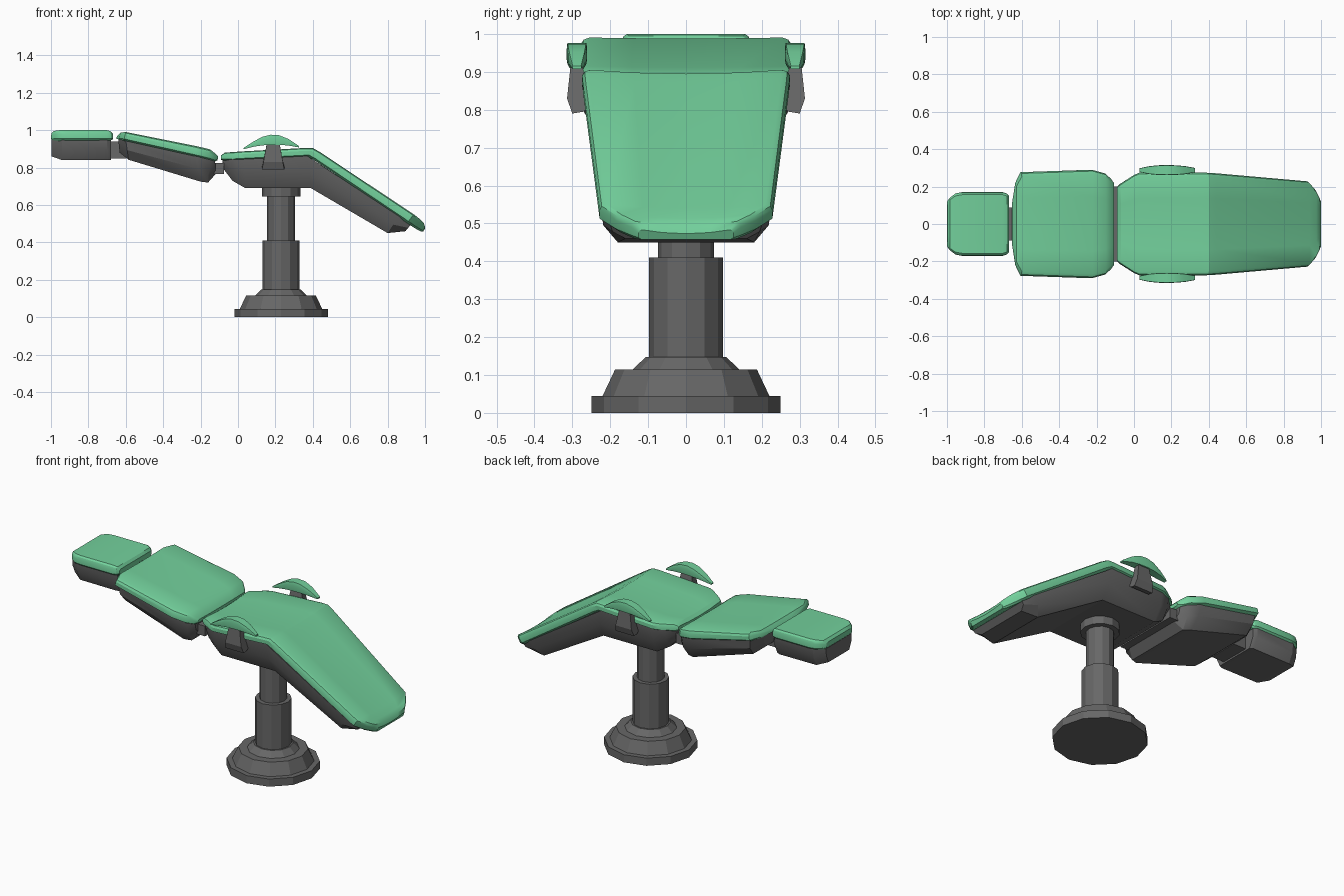
import bpy, bmesh, math

if "Cube" in bpy.data.objects:
    bpy.data.objects.remove(bpy.data.objects["Cube"])


def mat(name, rgb):
    m = bpy.data.materials.new(name)
    m.diffuse_color = (*rgb, 1)
    m.use_nodes = True
    m.node_tree.nodes["Principled BSDF"].inputs["Base Color"].default_value = m.diffuse_color
    return m


GREEN = mat("green upholstery", (0.17, 0.63, 0.33))
GRAY = mat("dark gray metal", (0.135, 0.135, 0.135))

# Half cross-sections as (width fraction, height fraction), bottom to top
CUSHION = [(0.93, 0), (1, 0.2), (1, 0.65), (0.975, 0.87), (0.92, 1), (0.5, 1)]
SHELL = [(0.8, 0), (0.97, 0.5), (1, 1)]
BOX = [(1, 0), (1, 1)]


def finish(bm, name, material, smooth=True):
    bmesh.ops.recalc_face_normals(bm, faces=bm.faces)
    me = bpy.data.meshes.new(name)
    bm.to_mesh(me)
    bm.free()
    ob = bpy.data.objects.new(name, me)
    bpy.context.collection.objects.link(ob)
    me.materials.append(material)
    if smooth:
        bpy.ops.object.select_all(action='DESELECT')
        ob.select_set(True)
        bpy.context.view_layer.objects.active = ob
        bpy.ops.object.shade_smooth_by_angle(angle=math.radians(28))
    return ob


def loft(name, half, stations, material, cy=0.0, dish=0.0, smooth=True):
    """Skin stations (x top, z top, x bottom, z bottom, half width)."""
    bm = bmesh.new()
    mid = [(0, 1)] if half is CUSHION else []
    ring = half + mid + [(-f, v) for f, v in reversed(half)]
    rows = []
    for xt, zt, xb, zb, hw in stations:
        rows.append([bm.verts.new((xb + (xt - xb) * v, cy + f * hw,
                                   zb + (zt - zb) * v - (dish * (1 - f * f) if v == 1 else 0)))
                     for f, v in ring])
    n = len(ring)
    for a, b in zip(rows, rows[1:]):
        for i in range(n):
            j = (i + 1) % n
            bm.faces.new((a[i], a[j], b[j], b[i]))
    bm.faces.new(rows[0])
    bm.faces.new(rows[-1])
    return finish(bm, name, material, smooth)


def box(name, x0, x1, hw, z0, z1):
    return loft(name, BOX, [(x0, z1, x0, z0, hw), (x1, z1, x1, z0, hw)], GRAY, smooth=False)


# Headrest
loft("headrest_cushion", CUSHION, [
    (-.998, .982, -1.0, .952, .12), (-.985, .996, -.985, .945, .14),
    (-.955, 1.0, -.955, .943, .163), (-.92, 1.0, -.92, .943, .17),
    (-.70, 1.0, -.70, .943, .17), (-.68, .994, -.68, .945, .163),
    (-.668, .98, -.668, .952, .15)], GREEN)
loft("headrest_shell", SHELL, [
    (-.997, .948, -.997, .86, .12), (-.94, .948, -.94, .84, .16),
    (-.70, .948, -.70, .84, .162), (-.68, .948, -.68, .84, .15)], GRAY)
box("neck_joint", -.69, -.60, .088, .85, .94)

# Backrest
loft("backrest_cushion", CUSHION, [
    (-.645, .97, -.652, .956, .12), (-.627, .988, -.637, .95, .22),
    (-.60, .991, -.61, .944, .277), (-.22, .915, -.235, .858, .29),
    (-.15, .898, -.16, .84, .27), (-.12, .875, -.125, .832, .24),
    (-.107, .86, -.109, .84, .22)], GREEN, dish=.003)
loft("backrest_shell", SHELL, [
    (-.64, .952, -.633, .88, .19), (-.60, .945, -.585, .842, .26),
    (-.22, .86, -.20, .725, .277), (-.15, .842, -.16, .72, .255),
    (-.122, .834, -.12, .765, .225)], GRAY)
box("recline_hinge", -.13, -.075, .2, .765, .825)

# Seat bending down into the leg rest
loft("seat_cushion", CUSHION, [
    (-.09, .868, -.09, .842, .20), (-.07, .882, -.075, .836, .215),
    (0, .887, 0, .838, .262), (.03, .889, .03, .84, .275),
    (.36, .907, .35, .856, .275), (.40, .907, .375, .857, .274),
    (.44, .884, .41, .838, .272), (.94, .552, .905, .503, .228),
    (.975, .525, .945, .476, .185), (.993, .507, .975, .460, .145),
    (1.0, .485, .99, .457, .125)], GREEN, dish=.012)
loft("seat_shell", SHELL, [
    (-.083, .845, -.083, .80, .195), (-.03, .845, -.03, .73, .24),
    (.03, .848, .04, .69, .265), (.37, .862, .39, .69, .265),
    (.86, .54, .80, .45, .225), (.925, .496, .895, .46, .20)], GRAY)

# Armrests, one on each side
for side, word in ((1, "left"), (-1, "right")):
    pad = [(.03, .905, .898, .010), (.08, .938, .911, .021), (.13, .965, .919, .026),
           (.175, .976, .922, .027), (.22, .973, .922, .026), (.27, .953, .918, .022),
           (.325, .916, .908, .012)]
    loft(word + "_armrest_pad", CUSHION,
         [(x, zt, x, zb, hw) for x, zt, zb, hw in pad], GREEN, cy=side * .288)

    # Bracket: side profile with a narrowing width along x
    prof = [(.23, .83, .06), (.27, .795, .06), (.30, .79, .06), (.314, .83, .052),
            (.303, .93, .034), (.276, .93, .034), (.262, .86, .046)]
    bm = bmesh.new()
    a = [bm.verts.new((.188 - w, side * y, z)) for y, z, w in prof]
    b = [bm.verts.new((.188 + w, side * y, z)) for y, z, w in prof]
    bm.faces.new(a)
    bm.faces.new(b)
    for i in range(len(prof)):
        j = (i + 1) % len(prof)
        bm.faces.new((a[i], a[j], b[j], b[i]))
    finish(bm, word + "_armrest_bracket", GRAY, False)


# Pedestal: stacked twelve-sided rings (radius, z)
def turned(name, profile, cx=.23, sides=12):
    bm = bmesh.new()
    rows = [[bm.verts.new((cx + r * math.cos(2 * math.pi * i / sides),
                           r * math.sin(2 * math.pi * i / sides), z)) for i in range(sides)]
            for r, z in profile]
    for a, b in zip(rows, rows[1:]):
        for i in range(sides):
            j = (i + 1) % sides
            bm.faces.new((a[i], a[j], b[j], b[i]))
    bm.faces.new(rows[0])
    bm.faces.new(rows[-1])
    finish(bm, name, GRAY, False)


turned("floor_base", [(.25, 0), (.25, .045), (.22, .045), (.187, .115),
                      (.14, .115), (.107, .147), (.09, .147)])
turned("lower_column", [(.098, .13), (.098, .41), (.07, .41)])
turned("upper_column", [(.074, .40), (.074, .66)])
turned("column_collar", [(.103, .645), (.103, .70)])
